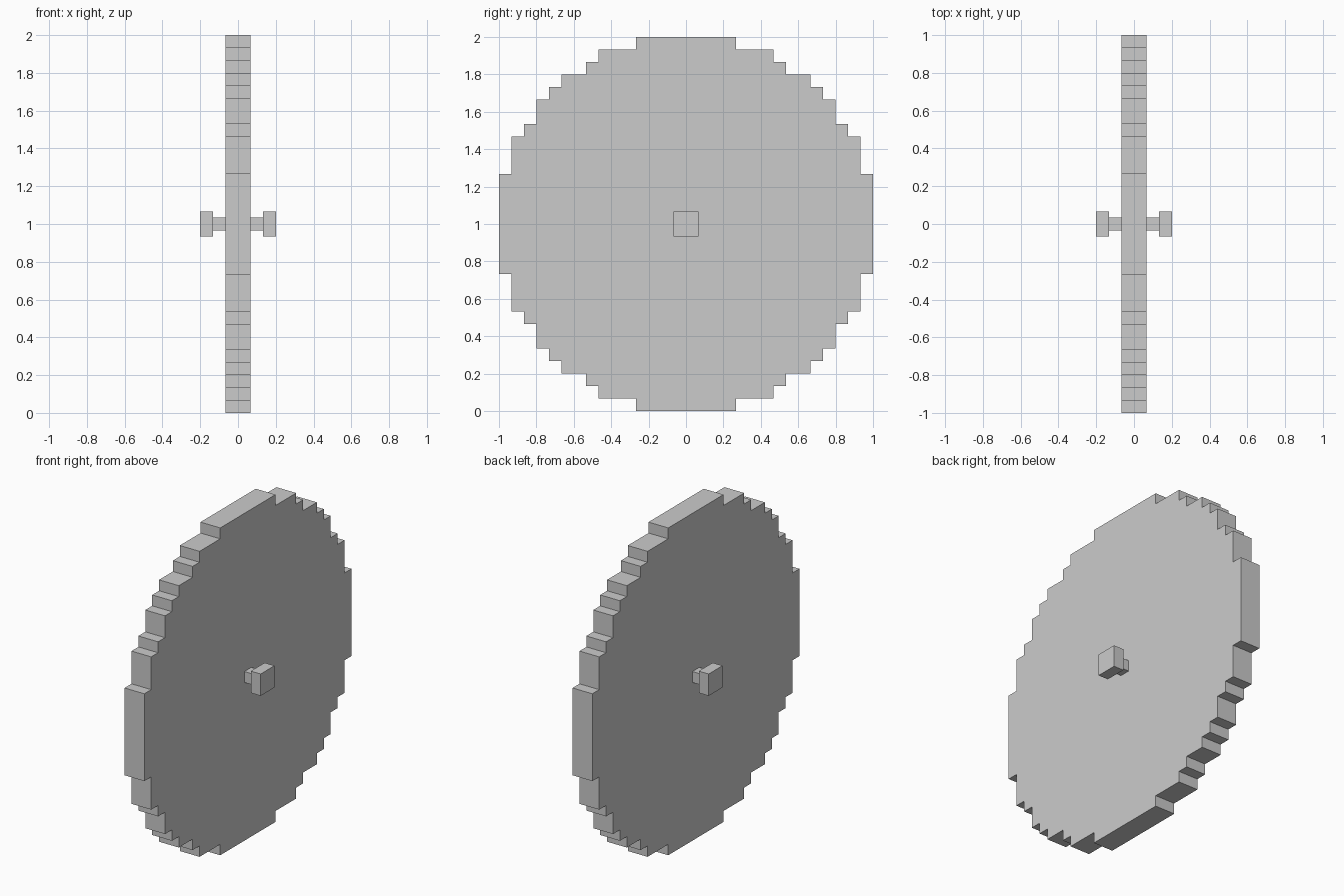
import bpy, bmesh

if "Cube" in bpy.data.objects:
    bpy.data.objects.remove(bpy.data.objects["Cube"])

U = 1 / 15          # one stair step
CZ = 1.0            # hub height


def finish(bm, name):
    bmesh.ops.recalc_face_normals(bm, faces=bm.faces)
    mesh = bpy.data.meshes.new(name)
    bm.to_mesh(mesh)
    bm.free()
    obj = bpy.data.objects.new(name, mesh)
    bpy.context.collection.objects.link(obj)
    return obj


def box(name, x0, x1, half):
    """Square block along x, centred on the hub (sizes in steps)."""
    bm = bmesh.new()
    bmesh.ops.create_cube(bm, size=1)
    for v in bm.verts:
        v.co = ((x0 if v.co.x < 0 else x1) * U, v.co.y * 2 * half * U, CZ + v.co.z * 2 * half * U)
    return finish(bm, name)


# Stepped wheel disc: outer corners of one quadrant, turned four times
steps = [(4, 15), (7, 14), (8, 13), (10, 12), (11, 11), (12, 10), (13, 8), (14, 7), (15, 4)]
quadrant = []
for i, (y, z) in enumerate(steps):
    if i:
        quadrant.append((steps[i - 1][0], z))   # inner corner of the stair
    quadrant.append((y, z))

outline = []
for _ in range(4):
    outline += quadrant
    quadrant = [(z, -y) for y, z in quadrant]

bm = bmesh.new()
face = bm.faces.new([bm.verts.new((-U, y * U, CZ + z * U)) for y, z in outline])
ext = bmesh.ops.extrude_face_region(bm, geom=[face], use_keep_orig=True)
bmesh.ops.translate(bm, vec=(2 * U, 0, 0),
                    verts=[g for g in ext["geom"] if isinstance(g, bmesh.types.BMVert)])
finish(bm, "wheel_disc")

# Axle stub and square cap on each side
for side, s in (("left", -1), ("right", 1)):
    a, b, c = (1 * s, 2 * s, 3 * s)
    box(f"axle_{side}", min(a, b), max(a, b), 0.5)
    box(f"axle_cap_{side}", min(b, c), max(b, c), 1)
